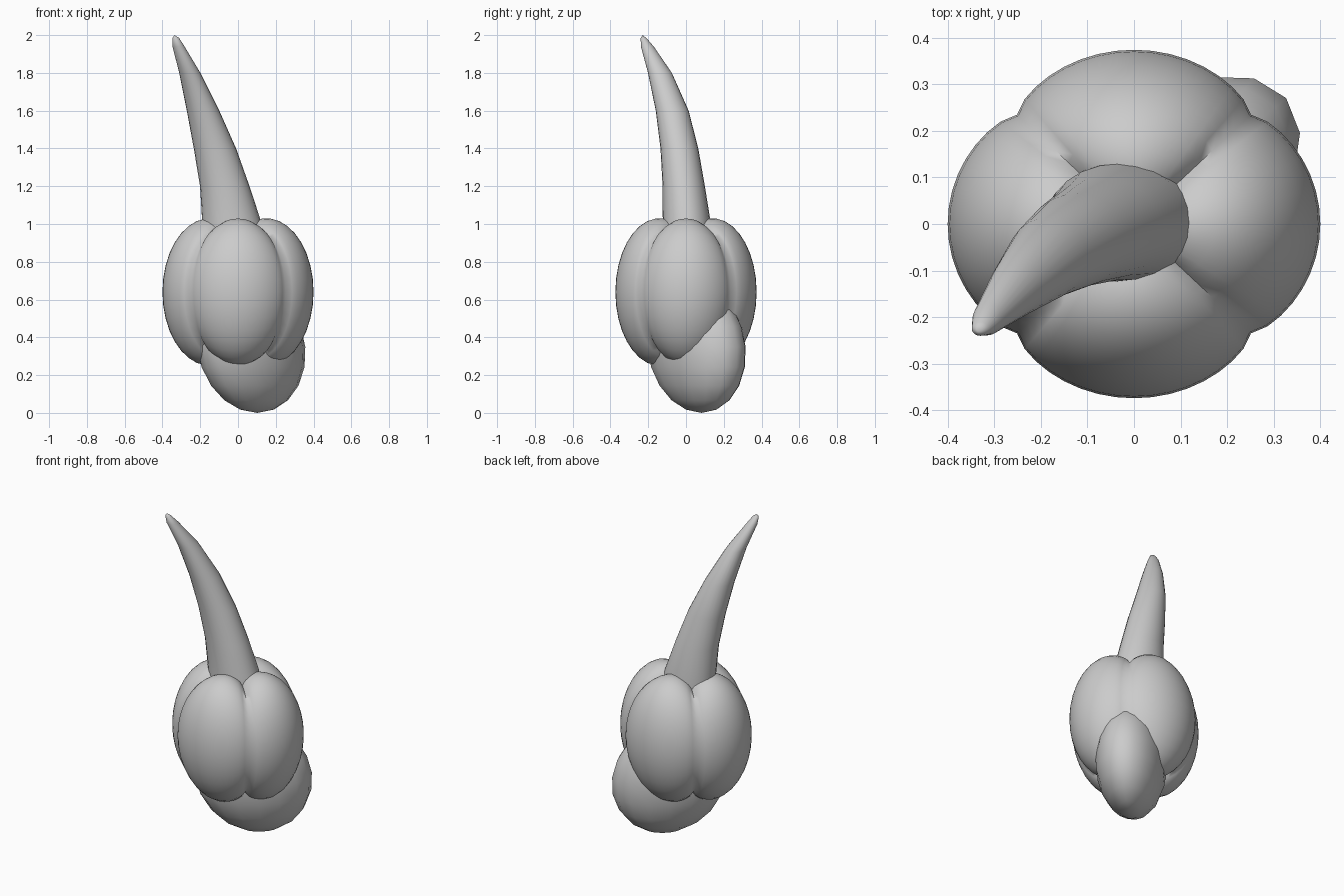
import bpy, bmesh
from math import sin, cos, pi, acos, radians

if "Cube" in bpy.data.objects:
    bpy.data.objects.remove(bpy.data.objects["Cube"])


def make_object(name, rings, bottom, top, angle=60):
    """Skin closed rings (listed top to bottom) and cap them with pole points."""
    bm = bmesh.new()
    loops = [[bm.verts.new(p) for p in ring] for ring in rings]
    n = len(loops[0])
    for a, b in zip(loops, loops[1:]):
        for i in range(n):
            j = (i + 1) % n
            bm.faces.new((a[i], b[i], b[j], a[j]))
    t, b = bm.verts.new(top), bm.verts.new(bottom)
    for i in range(n):
        j = (i + 1) % n
        bm.faces.new((t, loops[0][i], loops[0][j]))
        bm.faces.new((b, loops[-1][j], loops[-1][i]))
    bmesh.ops.recalc_face_normals(bm, faces=bm.faces)
    mesh = bpy.data.meshes.new(name)
    bm.to_mesh(mesh)
    bm.free()
    ob = bpy.data.objects.new(name, mesh)
    bpy.context.collection.objects.link(ob)
    bpy.ops.object.select_all(action='DESELECT')
    ob.select_set(True)
    bpy.context.view_layer.objects.active = ob
    bpy.ops.object.shade_smooth_by_angle(angle=radians(angle))
    return ob


# Four-lobed fruit body: an offset ellipse profile that shrinks in the valleys
ZC, SEG, ROWS = 0.64, 64, 24
rings = []
for k in range(1, ROWS):
    ring = []
    for i in range(SEG):
        t = 2 * pi * i / SEG
        f = abs(cos(2 * t)) ** 0.65
        c = 0.12 + 0.03 * f
        a = 0.235 + 0.015 * f
        h = 0.33 + 0.06 * f
        a0 = acos(-c / a)
        u = a0 * (1 - 2 * k / ROWS)
        r = c + a * cos(u)
        ring.append((r * cos(t), 0.935 * r * sin(t), ZC + h * sin(u)))
    rings.append(ring)
make_object("fruit_body", rings, (0, 0, ZC - 0.29), (0, 0, ZC + 0.29), 80)

# Curved tapering stem: x centre, y centre, z, x radius, y radius
stem = [(-0.33, -0.225, 1.985, 0.018, 0.015), (-0.315, -0.205, 1.94, 0.032, 0.034),
        (-0.255, -0.138, 1.8, 0.056, 0.063), (-0.185, -0.073, 1.6, 0.086, 0.087),
        (-0.122, -0.035, 1.4, 0.112, 0.1), (-0.07, -0.012, 1.2, 0.131, 0.112),
        (-0.035, 0.003, 1.02, 0.155, 0.126), (-0.02, 0.005, 0.9, 0.165, 0.13)]
rings = [[(x + rx * cos(2 * pi * i / 24), y + ry * sin(2 * pi * i / 24), z)
          for i in range(24)] for x, y, z, rx, ry in stem]
make_object("stem", rings, (-0.02, 0.005, 0.9), (-0.335, -0.23, 2.0))

# Flattened nut under the back right, sheared slightly outward at its bottom
d = radians(40)


def nut_point(s, w, z):
    s -= 0.12 * z
    return (0.07 + s * cos(d) - w * sin(d), 0.055 + s * sin(d) + w * cos(d), 0.35 + z)


rings = []
for k in range(1, 10):
    p = pi * k / 10
    rings.append([nut_point(0.335 * sin(p) * cos(2 * pi * i / 16),
                            0.2 * sin(p) * sin(2 * pi * i / 16), 0.35 * cos(p))
                  for i in range(16)])
make_object("nut", rings, nut_point(0, 0, -0.35), nut_point(0, 0, 0.35))
